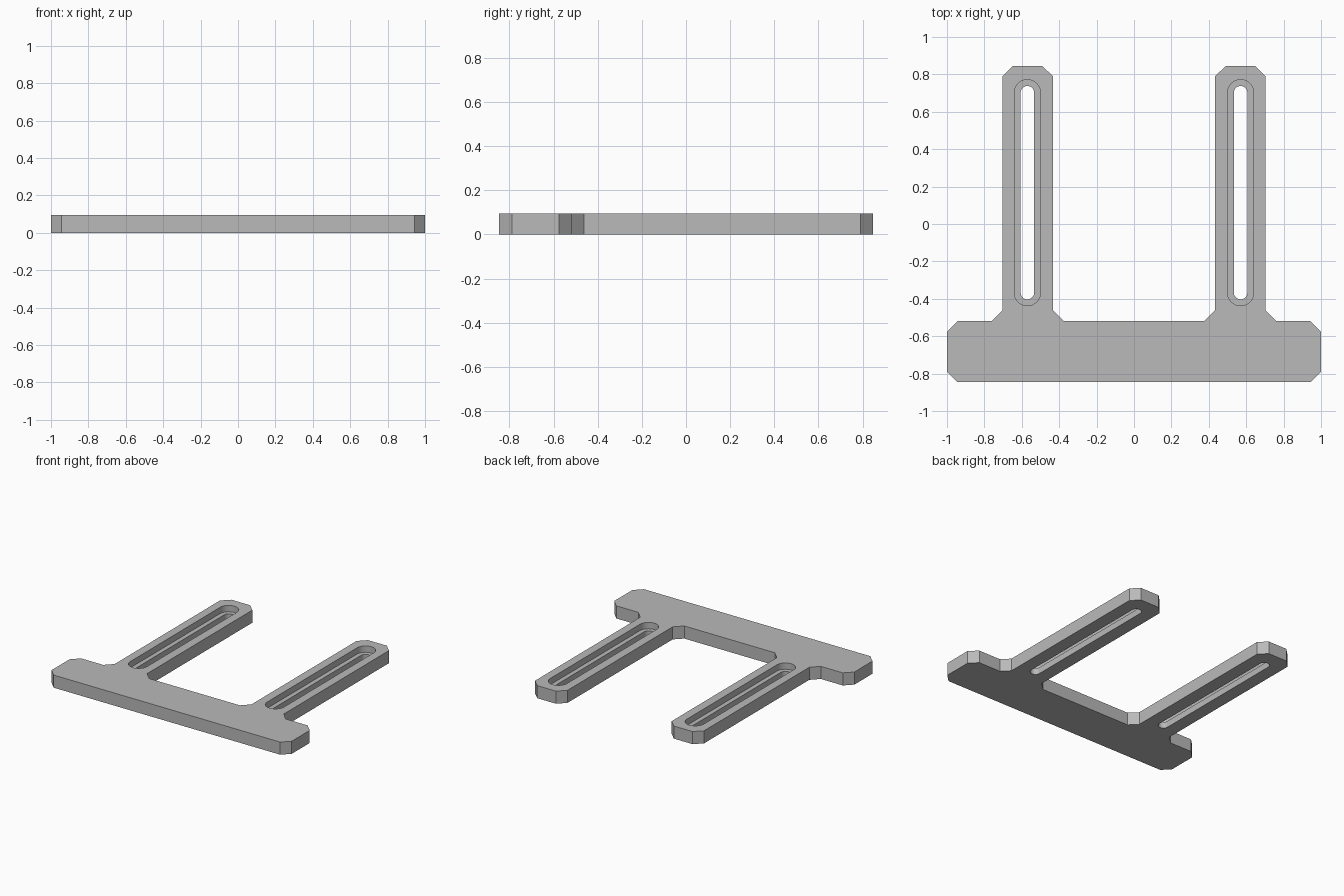
import bpy
import bmesh
from math import cos, sin, pi, radians

if "Cube" in bpy.data.objects:
    bpy.data.objects.remove(bpy.data.objects["Cube"])

THICK = 0.095
ARM_X = 0.57
SLOT_FRONT, SLOT_BACK = -0.367, 0.702

grey = bpy.data.materials.new("plain grey")
grey.use_nodes = True
colour = (0.49, 0.49, 0.49, 1)
grey.diffuse_color = colour
grey.node_tree.nodes["Principled BSDF"].inputs["Base Color"].default_value = colour


def prism(name, outline, z0, z1):
    """Extrude a counter-clockwise outline from z0 to z1."""
    bm = bmesh.new()
    face = bm.faces.new([bm.verts.new((x, y, z0)) for x, y in outline])
    new = bmesh.ops.extrude_face_region(bm, geom=[face])["geom"]
    top = [v for v in new if isinstance(v, bmesh.types.BMVert)]
    bmesh.ops.translate(bm, verts=top, vec=(0, 0, z1 - z0))
    bmesh.ops.recalc_face_normals(bm, faces=bm.faces)
    mesh = bpy.data.meshes.new(name)
    bm.to_mesh(mesh)
    bm.free()
    mesh.materials.append(grey)
    obj = bpy.data.objects.new(name, mesh)
    bpy.context.collection.objects.link(obj)
    return obj


def stadium(cx, y0, y1, r, steps=16):
    """Outline of a slot with round ends."""
    back = [(cx + r * cos(pi * i / steps), y1 + r * sin(pi * i / steps))
            for i in range(steps + 1)]
    front = [(cx - r * cos(pi * i / steps), y0 - r * sin(pi * i / steps))
             for i in range(steps + 1)]
    return back + front


# Crossbar with two arms, chamfered at every corner
half = [(0.943, -0.846), (1, -0.789), (1, -0.575), (0.943, -0.518),
        (0.76, -0.518), (0.704, -0.461), (0.704, 0.79), (0.647, 0.846),
        (0.491, 0.846), (0.434, 0.79), (0.434, -0.461), (0.377, -0.518)]
plate = prism("slotted_bracket", half + [(-x, y) for x, y in reversed(half)], 0, THICK)

# Through slot and wider stepped recess in each arm
bpy.context.view_layer.objects.active = plate
plate.select_set(True)
for side in (-1, 1):
    for name, radius, floor in (("recess", 0.07, THICK / 2), ("slot", 0.036, -0.1)):
        cutter = prism(name + "_cutter",
                       stadium(side * ARM_X, SLOT_FRONT, SLOT_BACK, radius), floor, 0.2)
        cutter.hide_render = True
        cut = plate.modifiers.new(name, 'BOOLEAN')
        cut.operation = 'DIFFERENCE'
        cut.solver = 'EXACT'
        cut.object = cutter
        bpy.ops.object.modifier_apply(modifier=cut.name)
        bpy.data.objects.remove(cutter)

bpy.ops.object.shade_smooth_by_angle(angle=radians(30))
